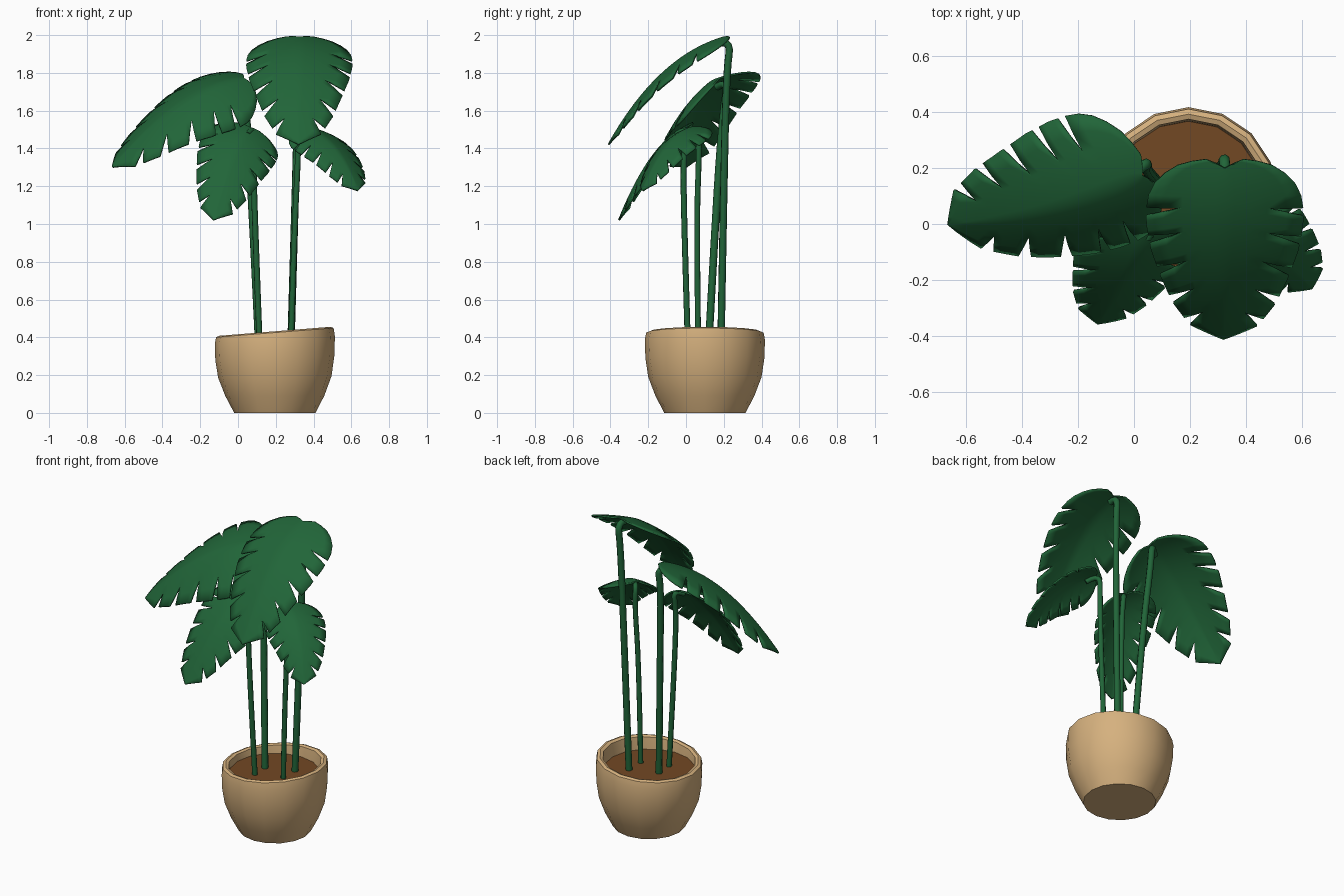
import bpy, bmesh, math
from mathutils import Vector

if "Cube" in bpy.data.objects:
    bpy.data.objects.remove(bpy.data.objects["Cube"])


def material(name, rgb):
    m = bpy.data.materials.new(name)
    m.diffuse_color = (*rgb, 1)
    m.use_nodes = True
    m.node_tree.nodes["Principled BSDF"].inputs["Base Color"].default_value = m.diffuse_color
    return m


GREEN = material("leaf green", (0.015, 0.13, 0.04))
CLAY = material("tan clay", (0.67, 0.44, 0.21))
SOIL = material("brown soil", (0.17, 0.065, 0.017))


def add(name, mesh, mat, angle=35):
    mesh.materials.clear()
    mesh.materials.append(mat)
    mesh.shade_smooth()
    mesh.set_sharp_from_angle(angle=math.radians(angle))
    ob = bpy.data.objects.new(name, mesh)
    bpy.context.collection.objects.link(ob)
    return ob


# Pot and soil: turned profiles, the rim tilting slightly up to the right
CX, CY, SIDES = 0.195, 0.10, 16


def lathe(name, profile, mat, tilt):
    bm = bmesh.new()
    rings = []
    for r, z in profile:
        ring = []
        for i in range(SIDES):
            a = 2 * math.pi * i / SIDES
            x, y = r * math.cos(a), r * math.sin(a)
            ring.append(bm.verts.new((CX + x, CY + y, z + tilt * x * (z / 0.43) ** 2)))
        rings.append(ring)
    for a, b in zip(rings, rings[1:]):
        for i in range(SIDES):
            j = (i + 1) % SIDES
            bm.faces.new((a[i], a[j], b[j], b[i]))
    bm.faces.new(rings[0][::-1])
    bm.faces.new(rings[-1])
    bmesh.ops.recalc_face_normals(bm, faces=bm.faces)
    me = bpy.data.meshes.new(name)
    bm.to_mesh(me)
    bm.free()
    return add(name, me, mat)


lathe("pot", [(0.215, 0), (0.262, 0.09), (0.30, 0.19), (0.315, 0.29), (0.318, 0.385),
              (0.311, 0.425), (0.293, 0.432), (0.275, 0.425), (0.27, 0.39), (0.265, 0.33)],
      CLAY, 0.08)
lathe("soil", [(0.262, 0.335), (0.27, 0.362)], SOIL, 0.0)

# Leaf outline for one half, in units of leaf length
OUTLINE = [(0, 0), (-0.045, 0.07), (-0.02, 0.18), (0.07, 0.28), (0.2, 0.325), (0.35, 0.325),
           (0.5, 0.305), (0.65, 0.265), (0.8, 0.215), (0.93, 0.14), (1.0, 0.0)]
CUTS = [0, 0.45, 0.56, 0.68, 0.79, 0.885, 1.0]
ROWS = [0, 0.12, 0.32, 0.54, 0.78, 1.0]
ROOT, GAP = 0.54, 0.016


def leaf_point(s, f):
    """Point between the midrib (f=0) and the outline (f=1)."""
    k = min(int(s * 10), 9)
    t = s * 10 - k
    (u0, v0), (u1, v1) = OUTLINE[k], OUTLINE[k + 1]
    mid = 0.96 * s ** 2.2
    return mid + (u0 + (u1 - u0) * t - mid) * f, (v0 + (v1 - v0) * t) * f


def leaf(name, base, ctrl, tip, size, roll, droop):
    base, ctrl, tip = Vector(base), Vector(ctrl), Vector(tip)
    roll = math.radians(roll)

    def place(u, v):
        # bend the flat leaf along a curved midrib, edges drooping
        c = base * (1 - u) ** 2 + ctrl * 2 * u * (1 - u) + tip * u * u
        t = ((ctrl - base) * (1 - u) + (tip - ctrl) * u).normalized()
        h = t.cross(Vector((0, 0, 1))).normalized()
        n = h.cross(t)
        lat = h * math.cos(roll) + n * math.sin(roll)
        n = lat.cross(t)
        return c + lat * v * size - n * size * droop * (0.08 * abs(v) + 0.4 * v * v)

    bm = bmesh.new()
    for side in (1, -1):
        for i, (a, b) in enumerate(zip(CUTS, CUTS[1:])):
            cols = 8 if i == 0 else 4

            def vert(c, f):
                g = GAP * max(0, (f - ROOT) / (1 - ROOT))
                lo = a + (g if i > 0 else 0)
                hi = b - (g if b < 1 else 0)
                u, v = leaf_point(lo + (hi - lo) * c / cols, f)
                return bm.verts.new(place(u, v * side))

            for c in range(cols):
                for f0, f1 in zip(ROWS, ROWS[1:]):
                    q = [vert(c, f0), vert(c, f1), vert(c + 1, f1), vert(c + 1, f0)]
                    bm.faces.new(q if side == 1 else q[::-1])
    bmesh.ops.remove_doubles(bm, verts=bm.verts, dist=0.0003)
    me = bpy.data.meshes.new(name)
    bm.to_mesh(me)
    bm.free()
    ob = add(name, me, GREEN)
    mod = ob.modifiers.new("thickness", "SOLIDIFY")
    mod.thickness, mod.offset = 0.01, 0
    return ob


leaf("top_leaf", (0.325, 0.20, 1.988), (0.325, -0.15, 1.885), (0.32, -0.41, 1.42), 0.86, 0, 1)
leaf("left_leaf", (0.03, 0.175, 1.77), (-0.285, 0.02, 1.74), (-0.665, 0.0, 1.30), 0.87, 27, 1.9)
leaf("front_leaf", (0.06, -0.005, 1.51), (-0.02, -0.19, 1.43), (-0.13, -0.355, 1.02), 0.64, 24, 1.4)
leaf("right_leaf", (0.335, 0.03, 1.51), (0.52, -0.10, 1.485), (0.635, -0.23, 1.175), 0.54, -10, 1.7)


# Stems: thin tubes, hooked over at the leaf
def stem(name, points, radius):
    cu = bpy.data.curves.new(name, "CURVE")
    cu.dimensions = "3D"
    cu.bevel_depth, cu.bevel_resolution, cu.use_fill_caps = radius, 2, True
    cu.resolution_u = 4
    sp = cu.splines.new("NURBS")
    sp.points.add(len(points) - 1)
    for p, co in zip(sp.points, points):
        p.co = (*co, 1)
    sp.order_u, sp.use_endpoint_u = 3, True
    ob = bpy.data.objects.new(name + "_path", cu)
    bpy.context.collection.objects.link(ob)
    me = bpy.data.meshes.new_from_object(ob.evaluated_get(bpy.context.evaluated_depsgraph_get()))
    bpy.data.objects.remove(ob)
    add(name, me, GREEN, 50)


stem("top_stem", [(0.28, 0.185, 0.355), (0.305, 0.20, 1.2), (0.32, 0.215, 1.82),
                  (0.325, 0.24, 1.975), (0.325, 0.17, 1.955)], 0.02)
stem("left_stem", [(0.11, 0.12, 0.355), (0.07, 0.165, 1.2), (0.04, 0.20, 1.62),
                   (0.05, 0.225, 1.765), (-0.02, 0.165, 1.725)], 0.02)
stem("front_stem", [(0.115, 0.01, 0.355), (0.09, -0.01, 1.0), (0.08, -0.015, 1.38),
                    (0.085, 0.015, 1.52), (0.05, -0.05, 1.475)], 0.016)
stem("right_stem", [(0.28, 0.065, 0.355), (0.30, 0.055, 1.0), (0.32, 0.07, 1.38),
                    (0.315, 0.065, 1.525), (0.37, 0.0, 1.475)], 0.016)
